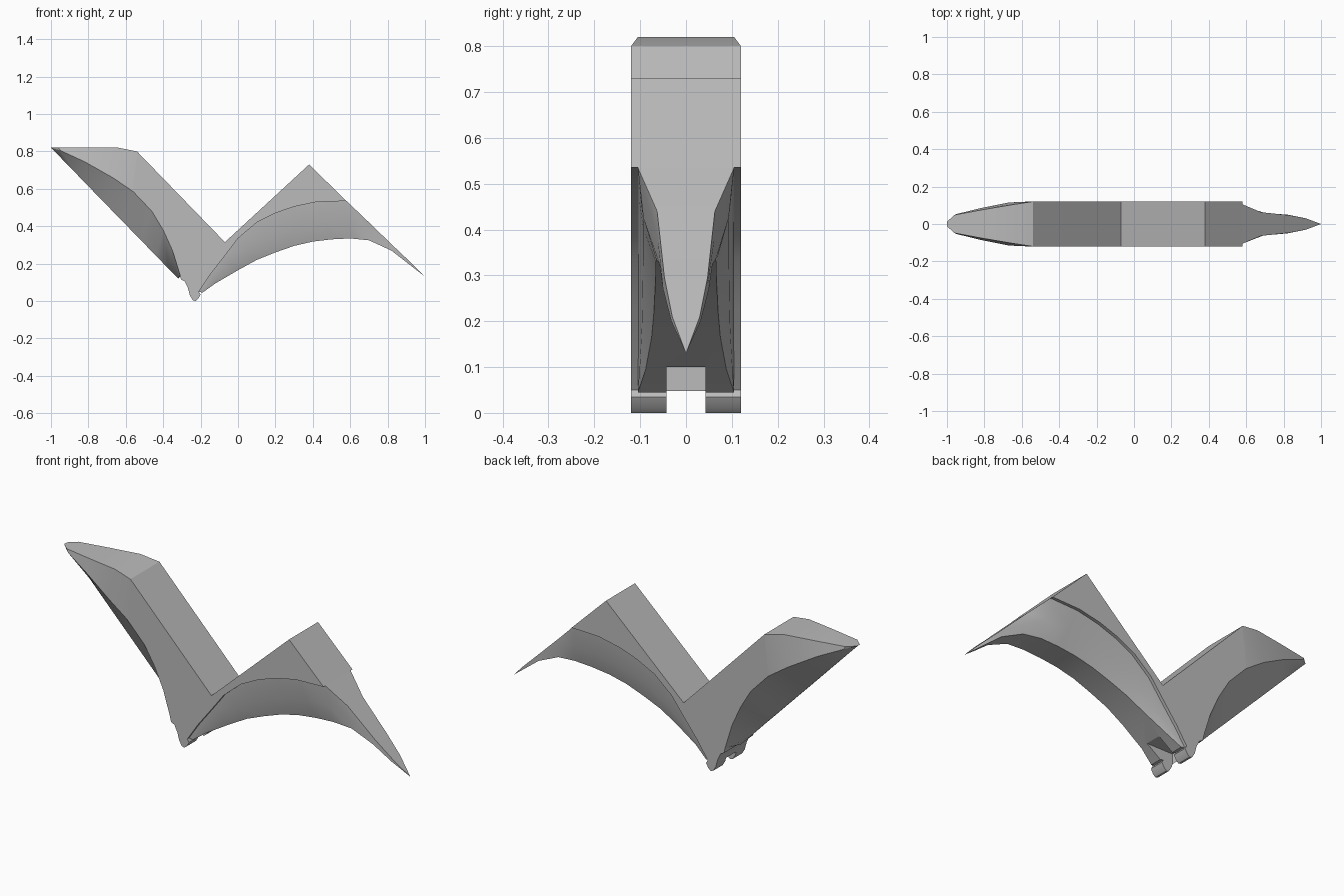
import bpy, bmesh

if "Cube" in bpy.data.objects:
    bpy.data.objects.remove(bpy.data.objects["Cube"])

HALF = 0.12    # half thickness of the body
STEP = 0.105   # half thickness of the recessed spike

# One material for the whole piece
metal = bpy.data.materials.new("grey_metal")
metal.use_nodes = True
grey = (0.5, 0.5, 0.5, 1)
metal.diffuse_color = grey
shader = next(n for n in metal.node_tree.nodes if n.type == 'BSDF_PRINCIPLED')
shader.inputs["Base Color"].default_value = grey


def make_object(name, bm):
    """Clean the mesh, fix its normals and link it to the scene."""
    bmesh.ops.remove_doubles(bm, verts=bm.verts, dist=0.0005)
    bmesh.ops.dissolve_degenerate(bm, edges=bm.edges, dist=0.0001)
    bmesh.ops.recalc_face_normals(bm, faces=bm.faces)
    mesh = bpy.data.meshes.new(name)
    bm.to_mesh(mesh)
    bm.free()
    mesh.materials.append(metal)
    obj = bpy.data.objects.new(name, mesh)
    bpy.context.collection.objects.link(obj)
    return obj


def prism(name, outline, half):
    """Extrude an x-z outline symmetrically in y."""
    bm = bmesh.new()
    face = bm.faces.new([bm.verts.new((x, -half, z)) for x, z in outline])
    new = bmesh.ops.extrude_face_region(bm, geom=[face])["geom"]
    moved = [v for v in new if isinstance(v, bmesh.types.BMVert)]
    bmesh.ops.translate(bm, verts=moved, vec=(0, 2 * half, 0))
    return make_object(name, bm)


def loft(name, stations):
    """Skin mirrored sections; each is a list of (x, z, half width)."""
    bm = bmesh.new()
    rings = []
    for section in stations:
        near = [bm.verts.new((x, -w, z)) for x, z, w in section]
        far = [bm.verts.new((x, w, z)) for x, z, w in reversed(section)]
        rings.append(near + far)
    count = len(rings[0])
    for a, b in zip(rings, rings[1:]):
        for i in range(count):
            j = (i + 1) % count
            bm.faces.new((a[i], a[j], b[j], b[i]))
    bm.faces.new(rings[0])
    bm.faces.new(rings[-1])
    return make_object(name, bm)


def mix(a, b, t):
    return a + (b - a) * t


# Spike sections: upper x, z, then lower x, z, half width
arch = [
    (-.21, .05, -.19, .045, .105),
    (-.15, .14, -.12, .095, .088),
    (-.08, .23, 0, .165, .075),
    (0, .335, .1, .22, .07),
    (.1, .42, .2, .26, .068),
    (.2, .47, .3, .295, .066),
    (.3, .505, .4, .318, .066),
    (.42, .53, .5, .33, .066),
    (.58, .535, .6, .335, .065),
]
# Free tip: the same plus the upper half width
tip = [
    (.68, .44, .7, .325, .058, .063),
    (.83, .295, .82, .27, .05, .047),
    (.92, .21, .91, .2, .032, .03),
    (1, .13, 1, .13, 0, 0),
]
# Blade sections: upper edge, cheek line, cutting edge
blade_rows = [
    ((-1, .82, .012), (-1, .82, .012), (-1, .82)),
    ((-.96, .82, .048), (-.95, .805, .053), (-.96, .779)),
    ((-.8, .82, .078), (-.82, .745, .085), (-.86, .676)),
    ((-.64, .82, .105), (-.67, .66, .115), (-.74, .552)),
    ((-.54, .8, HALF), (-.56, .585, HALF), (-.62, .429)),
    ((-.4, .6, .119), (-.46, .48, HALF), (-.52, .326)),
    ((-.34, .45, .119), (-.4, .38, HALF), (-.44, .244)),
    ((-.28, .32, .119), (-.35, .27, HALF), (-.37, .171)),
    ((-.26, .18, .119), (-.31, .14, HALF), (-.32, .12)),
]

# Thick body, bounded by the arch, the notch on top, the cheek and the foot
top = [(.38, .73), (-.07, .315), (-.54, .8)]
foot = [(-.305, .115), (-.285, .105), (-.268, .07), (-.257, .03),
        (-.242, .005), (-.227, 0), (-.213, .012), (-.2, .035)]
body = prism("body",
             [row[:2] for row in arch] + top
             + [cheek[:2] for _, cheek, _ in blade_rows[4:]] + foot, HALF)

# Axe blade, tapering to a thin cutting edge
blade = loft("axe_blade", [(up, cheek, (*edge, .004))
                           for up, cheek, edge in blade_rows])

# Curved spike with rounded flanks
sections = []
for row in arch + tip:
    ux, uz, lx, lz, lw = row[:5]
    uw = row[5] if len(row) > 5 else STEP
    middle = (mix(ux, lx, .55), mix(uz, lz, .55), mix(uw, lw, .3))
    lift = .015 if row in arch[1:-1] else 0
    sections.append(((ux, uz + lift, uw), middle, (lx, lz, lw)))
spike = loft("curved_spike", sections)

# Slot through the foot
cutter = prism("slot_cutter", [(-.262, -.1), (.1, -.1), (.1, .1), (-.262, .1)], .042)
cutter.hide_render = True
for obj in (body, spike):
    cut = obj.modifiers.new("slot", 'BOOLEAN')
    cut.operation = 'DIFFERENCE'
    cut.solver = 'EXACT'
    cut.object = cutter
    bpy.context.view_layer.objects.active = obj
    bpy.ops.object.modifier_apply(modifier=cut.name)
bpy.data.objects.remove(cutter)

# Smooth curves, sharp corners
for obj in bpy.context.view_layer.objects:
    obj.select_set(obj in (body, blade, spike))
bpy.context.view_layer.objects.active = body
bpy.ops.object.shade_smooth_by_angle(angle=0.5)
